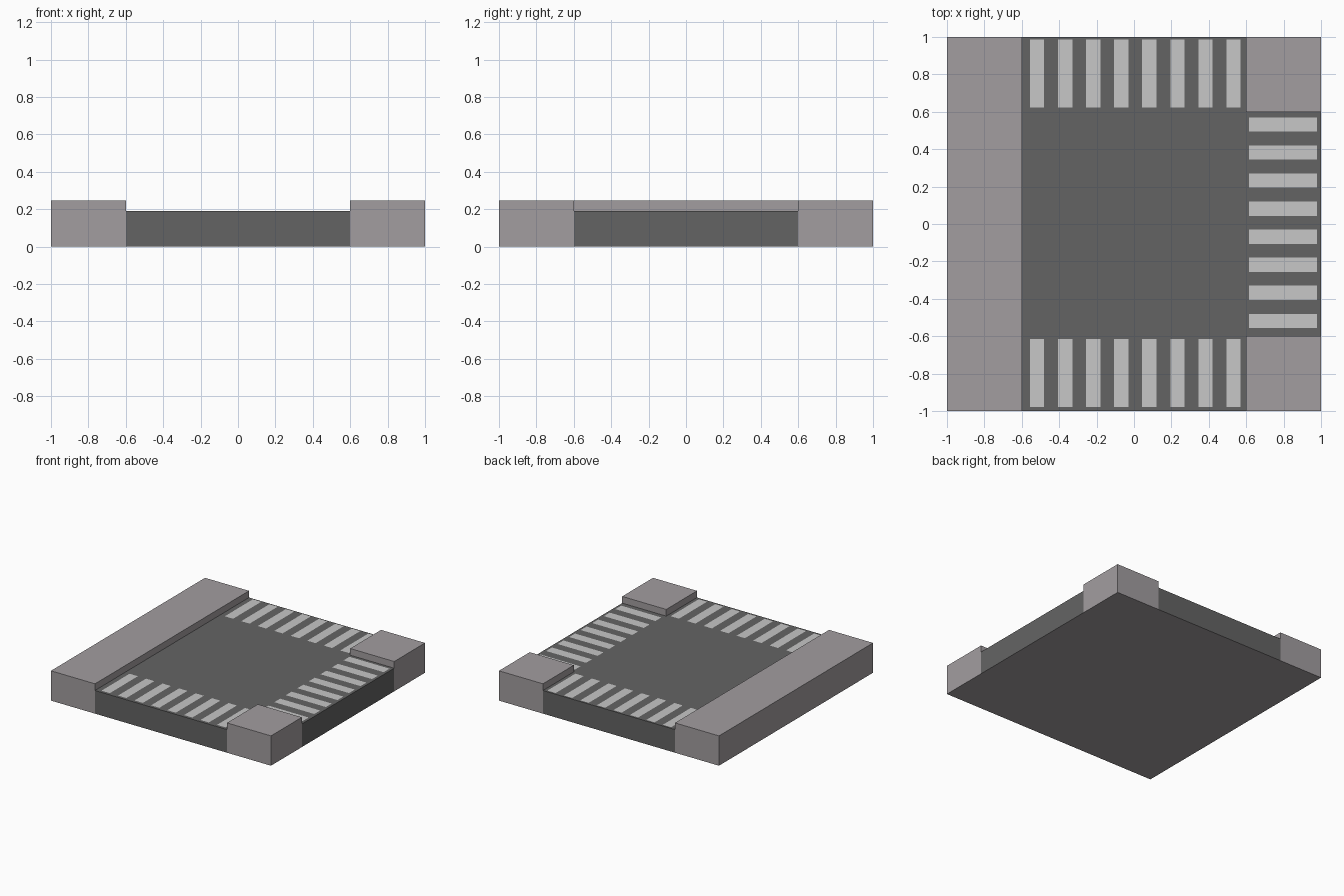
import bpy, bmesh

if "Cube" in bpy.data.objects:
    bpy.data.objects.remove(bpy.data.objects["Cube"])

ROAD_Z, PAVE_Z, PAINT_Z = 0.19, 0.245, 0.192
EDGES = [-1.0, -0.6, 0.6, 1.0]          # tile grid lines in x and y


def material(name, r, g, b):
    m = bpy.data.materials.new(name)
    m.diffuse_color = (r, g, b, 1)
    m.use_nodes = True
    m.node_tree.nodes["Principled BSDF"].inputs["Base Color"].default_value = m.diffuse_color
    return m


PAVING = material("paving_grey", 0.362, 0.337, 0.350)
ASPHALT = material("asphalt", 0.127, 0.127, 0.127)
PAINT = material("white_paint", 0.571, 0.571, 0.571)


def build(name, quads, mat):
    bm = bmesh.new()
    for q in quads:
        bm.faces.new([bm.verts.new(p) for p in q])
    bmesh.ops.remove_doubles(bm, verts=bm.verts[:], dist=1e-4)
    me = bpy.data.meshes.new(name)
    bm.to_mesh(me)
    bm.free()
    me.materials.append(mat)
    ob = bpy.data.objects.new(name, me)
    bpy.context.collection.objects.link(ob)


def flat(x0, x1, y0, y1, z):
    return [(x0, y0, z), (x1, y0, z), (x1, y1, z), (x0, y1, z)]


def height(i, j):
    """Top of a tile cell: left strip and right corners are raised."""
    if not (0 <= i < 3 and 0 <= j < 3):
        return 0.0
    return PAVE_Z if i == 0 or (i == 2 and j != 1) else ROAD_Z


def cell_quads(i, j):
    """Top of a cell plus walls down to any lower neighbour."""
    x0, x1, y0, y1 = EDGES[i], EDGES[i + 1], EDGES[j], EDGES[j + 1]
    h = height(i, j)
    quads = [flat(x0, x1, y0, y1, h)]
    sides = [((x0, y0), (x1, y0), 0, -1), ((x1, y0), (x1, y1), 1, 0),
             ((x1, y1), (x0, y1), 0, 1), ((x0, y1), (x0, y0), -1, 0)]
    for a, b, di, dj in sides:
        low = height(i + di, j + dj)
        if low < h:
            quads.append([(*a, low), (*b, low), (*b, h), (*a, h)])
    return quads


# pavement blocks and road slab
pavement, road = [], []
for i in range(3):
    for j in range(3):
        (pavement if height(i, j) == PAVE_Z else road).extend(cell_quads(i, j))
build("pavement", pavement, PAVING)
build("road", road, ASPHALT)

# underside
build("underside", [flat(-1, 1, -1, 1, 0)[::-1]], PAVING)

# zebra crossings: eight thin painted bars on each open side
HALF = 0.038
bars = [-0.518 + 0.15 * k for k in range(8)]
build("back_crossing", [flat(c - HALF, c + HALF, 0.622, 0.986, PAINT_Z) for c in bars], PAINT)
build("front_crossing", [flat(c - HALF, c + HALF, -0.978, -0.614, PAINT_Z) for c in bars], PAINT)
build("right_crossing", [flat(0.614, 0.978, c - HALF, c + HALF, PAINT_Z) for c in bars], PAINT)
